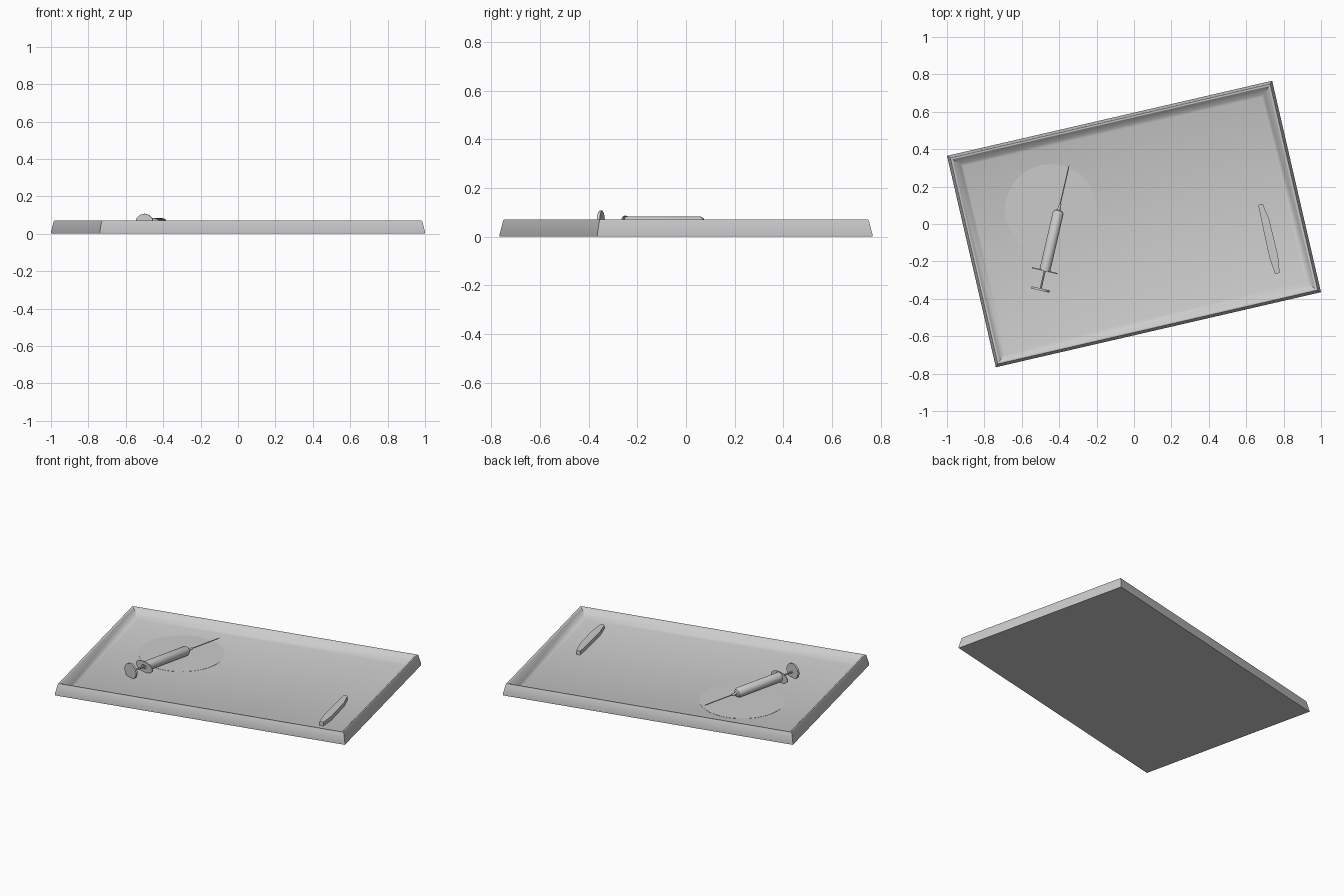
import bpy, bmesh, math
from mathutils import Matrix, Vector

if "Cube" in bpy.data.objects:
    bpy.data.objects.remove(bpy.data.objects["Cube"])

TILT = math.radians(13)
TRAY_M = Matrix.Rotation(TILT, 4, 'Z')


def finish(name, bm, matrix, angle=35):
    bmesh.ops.recalc_face_normals(bm, faces=bm.faces)
    me = bpy.data.meshes.new(name)
    bm.transform(matrix)
    bm.to_mesh(me)
    bm.free()
    ob = bpy.data.objects.new(name, me)
    bpy.context.collection.objects.link(ob)
    bpy.ops.object.select_all(action='DESELECT')
    ob.select_set(True)
    bpy.context.view_layer.objects.active = ob
    bpy.ops.object.shade_smooth_by_angle(angle=math.radians(angle))
    return ob


def bridge(bm, a, b):
    n = len(a)
    for i in range(n):
        bm.faces.new((a[i], a[(i + 1) % n], b[(i + 1) % n], b[i]))


def lathe(name, profile, matrix, sides=24, closed=False, squash=1.0):
    """Revolve (radius, distance) pairs about the local y axis."""
    bm = bmesh.new()
    rings = []
    for r, t in profile:
        rings.append([bm.verts.new((r * math.cos(2 * math.pi * i / sides), t,
                                    r * squash * math.sin(2 * math.pi * i / sides)))
                      for i in range(sides)])
    for a, b in zip(rings, rings[1:]):
        bridge(bm, a, b)
    if closed:
        bridge(bm, rings[-1], rings[0])
    else:
        bm.faces.new(rings[0])
        bm.faces.new(rings[-1])
    return finish(name, bm, matrix)


# Tray: rectangular loops from the base, over the thin rim, down to the floor
bm = bmesh.new()
loops = []
for inset, z in ((0, 0), (0, 0.010), (0.012, 0.066), (0.015, 0.07), (0.022, 0.07),
                 (0.027, 0.066), (0.058, 0.026), (0.072, 0.020)):
    x, y = 0.892 - inset, 0.58 - inset
    loops.append([bm.verts.new((sx * x, sy * y, z))
                  for sx, sy in ((-1, -1), (1, -1), (1, 1), (-1, 1))])
for a, b in zip(loops, loops[1:]):
    bridge(bm, a, b)
bm.faces.new(loops[0])
bm.faces.new(loops[-1])
finish("tray", bm, TRAY_M, 40)

# Shallow round pad lying flush on the floor
bm = bmesh.new()
bmesh.ops.create_cone(bm, cap_ends=True, segments=48, radius1=0.245, radius2=0.245, depth=0.004)
finish("round_pad", bm, Matrix.Translation((-0.445, 0.075, 0.0192)))

# Slim flat blade at the right end of the tray
bm = bmesh.new()
outline = ((0.675, -0.43), (0.70, -0.43), (0.712, -0.34), (0.71, -0.14),
           (0.695, -0.05), (0.67, -0.05), (0.668, -0.14), (0.665, -0.34))
low = [bm.verts.new((x, y, 0.02)) for x, y in outline]
top = [bm.verts.new((x, y, 0.045)) for x, y in outline]
bridge(bm, low, top)
bm.faces.new(low)
bm.faces.new(top)
finish("blade", bm, TRAY_M)

# Syringe: local y runs from the thumb rest to the needle tip
SYR_M = Matrix.Translation((-0.50, -0.35, 0.054)) @ Matrix.Rotation(-TILT, 4, 'Z')
lathe("syringe_barrel", ((0.023, 0.30), (0.023, 0.105), (0.029, 0.105), (0.029, 0.42),
                         (0.022, 0.432), (0.009, 0.436), (0.006, 0.47)), SYR_M)
lathe("finger_flange", ((0.023, 0.10), (0.07, 0.10), (0.07, 0.106), (0.023, 0.106)),
      SYR_M @ Matrix.Diagonal((1, 1, 1, 1)), closed=True, squash=0.46)
lathe("needle", ((0.003, 0.46), (0.003, 0.665), (0.0008, 0.683)), SYR_M, 8)
lathe("plunger_rod", ((0.005, 0.0), (0.005, 0.27)), SYR_M, 8)
lathe("plunger_seal", ((0.023, 0.26), (0.023, 0.29)), SYR_M)
lathe("thumb_rest", ((0.05, -0.006), (0.05, 0.006)), SYR_M, 12, squash=0.95)

# Plunger rests on the floor of the tray: tilt the thumb rest clear of it
rest = bpy.data.objects["thumb_rest"]
lowest = min(v.co.z for v in rest.data.vertices)
rest.data.transform(Matrix.Translation((0, 0, max(0, 0.012 - lowest))))
